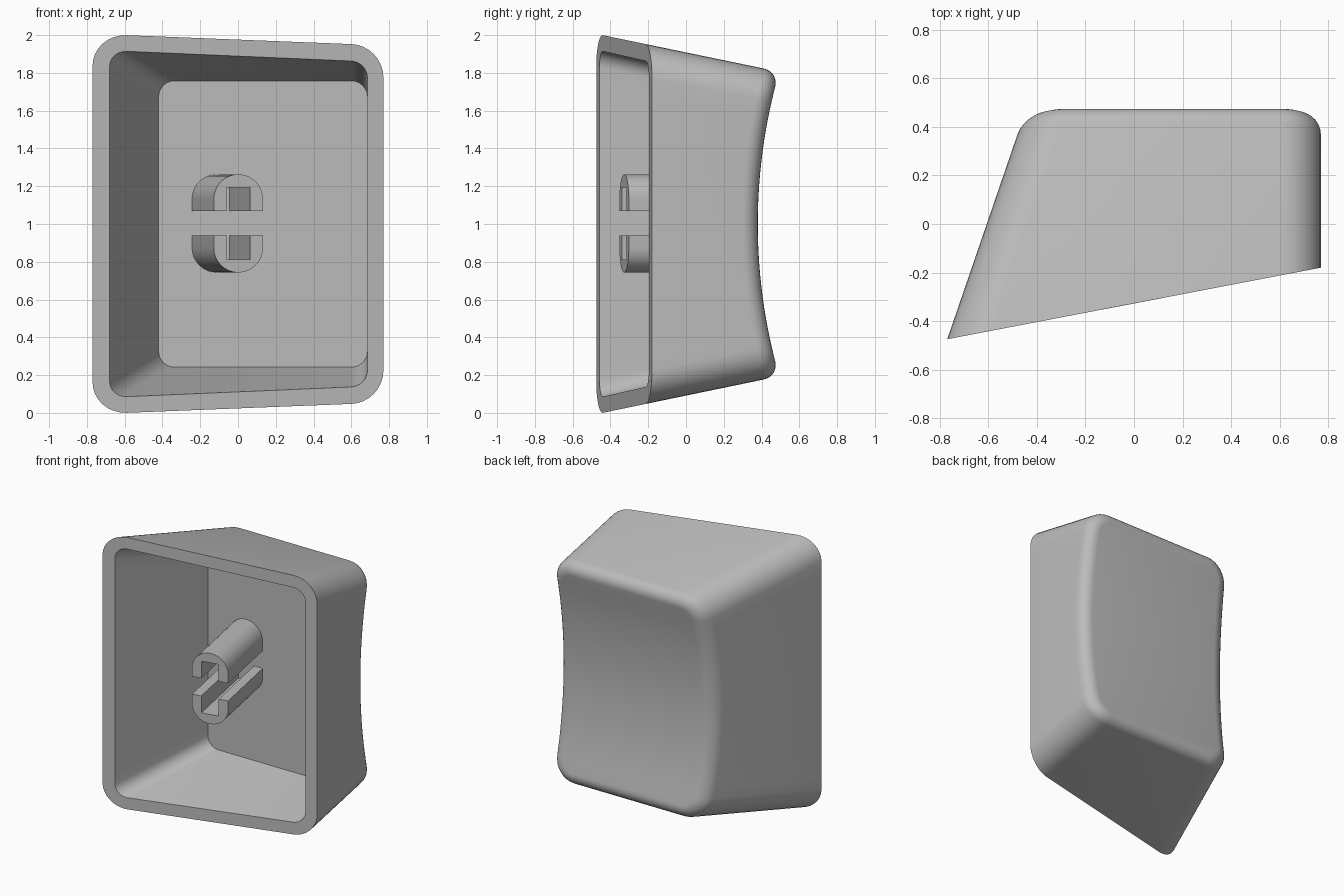
import bpy
import bmesh
import math
from mathutils import Vector

if "Cube" in bpy.data.objects:
    bpy.data.objects.remove(bpy.data.objects["Cube"], do_unlink=True)

grey = bpy.data.materials.new("light_grey_plastic")
grey.use_nodes = True
colour = (0.5, 0.5, 0.5, 1)
grey.diffuse_color = colour
grey.node_tree.nodes["Principled BSDF"].inputs["Base Color"].default_value = colour

FRONT_SLOPE = 0.1915   # tilt of the open side
FLOOR_Y = 0.25         # inside floor of the cavity
FILLET = 0.085         # rounding around the dished face
ARC, SIDE = 8, 20      # segments per corner and per side


def front_y(x, z):
    return -0.3275 + FRONT_SLOPE * x


def dish_y(x, z):
    return 0.38 + 2.9 - math.sqrt(2.9 ** 2 - (z - 1) ** 2)


def outer_bounds(y):
    return -0.77 + 0.343 * (y + 0.475), 0.77, 1 - 0.207 * (y + 0.4425)


def inner_bounds(y):
    return -0.68 + 0.367 * (y + 0.458), 0.685, 0.915 - 0.226 * (y + 0.444)


def ring(bm, bounds, radius, target, inset=0.0):
    """Rounded rectangle whose points slide along the walls to the target surface."""
    rows = [("arc", 1, i / ARC) for i in range(ARC + 1)]
    rows += [("side", 0, i / SIDE) for i in range(1, SIDE)]
    rows += [("arc", -1, 1 - i / ARC) for i in range(ARC + 1)]
    r = radius - inset
    sides = []
    for sign in (1, -1):
        verts = []
        for kind, up, f in rows:
            y = 0.0
            for _ in range(25):
                left, right, half = bounds(y)
                edge = right - inset if sign > 0 else left + inset
                half -= inset
                if kind == "arc":
                    a = f * math.pi / 2
                    x = edge - sign * r * (1 - math.sin(a))
                    z = 1 + up * (half - r * (1 - math.cos(a)))
                else:
                    x, z = edge, 1 + (half - r) * (1 - 2 * f)
                y = target(x, z)
            verts.append(bm.verts.new((x, y, z)))
        sides.append(verts)
    return sides[0] + sides[1][::-1]


def bridge(bm, a, b):
    for i in range(len(a)):
        j = (i + 1) % len(a)
        bm.faces.new((a[i], a[j], b[j], b[i]))


def cap(bm, loop):
    """Close a ring with strips running across from side to side."""
    n = len(loop)
    for i in range(n // 2 - 1):
        bm.faces.new((loop[i], loop[i + 1], loop[n - 2 - i], loop[n - 1 - i]))


def finish(name, bm):
    bmesh.ops.recalc_face_normals(bm, faces=bm.faces)
    mesh = bpy.data.meshes.new(name)
    bm.to_mesh(mesh)
    bm.free()
    mesh.materials.append(grey)
    ob = bpy.data.objects.new(name, mesh)
    bpy.context.collection.objects.link(ob)
    bpy.ops.object.select_all(action="DESELECT")
    ob.select_set(True)
    bpy.context.view_layer.objects.active = ob
    bpy.ops.object.shade_smooth_by_angle(angle=math.radians(30))


# Shell: cavity floor, inner walls, rim, outer walls, fillet and dished face
bm = bmesh.new()
loops = [ring(bm, inner_bounds, 0.085, lambda x, z: FLOOR_Y),
         ring(bm, inner_bounds, 0.085, front_y),
         ring(bm, outer_bounds, 0.17, front_y)]
STEPS = 7
for k in range(STEPS + 1):
    t = k / STEPS * math.pi / 2
    drop = FILLET * (1 - math.sin(t))
    loops.append(ring(bm, outer_bounds, 0.17,
                      lambda x, z: dish_y(x, z) - drop,
                      FILLET * (1 - math.cos(t))))
for a, b in zip(loops, loops[1:]):
    bridge(bm, a, b)
cap(bm, loops[0])
cap(bm, loops[-1])
finish("keycap_shell", bm)

# Stem: two mirrored U-shaped halves, square to the tilted opening
axis = Vector((-FRONT_SLOPE, 1, 0))
for name, up in (("stem_upper_half", 1), ("stem_lower_half", -1)):
    profile = [(0.13, 0.065)]
    for i in range(17):
        a = i / 16 * math.pi
        profile.append((0.13 * math.cos(a), 0.13 + 0.13 * math.sin(a)))
    profile += [(-0.13, 0.065), (-0.062, 0.065), (-0.062, 0.19),
                (0.062, 0.19), (0.062, 0.065)]
    bm = bmesh.new()
    front, back = [], []
    for x, h in profile:
        p = Vector((x + 0.002, front_y(x, 0), 1.003 + up * h))
        front.append(bm.verts.new(p))
        back.append(bm.verts.new(p + axis * (FLOOR_Y + 0.005 - p.y)))
    bridge(bm, front, back)
    bm.faces.new(front)
    bm.faces.new(back[::-1])
    finish(name, bm)
